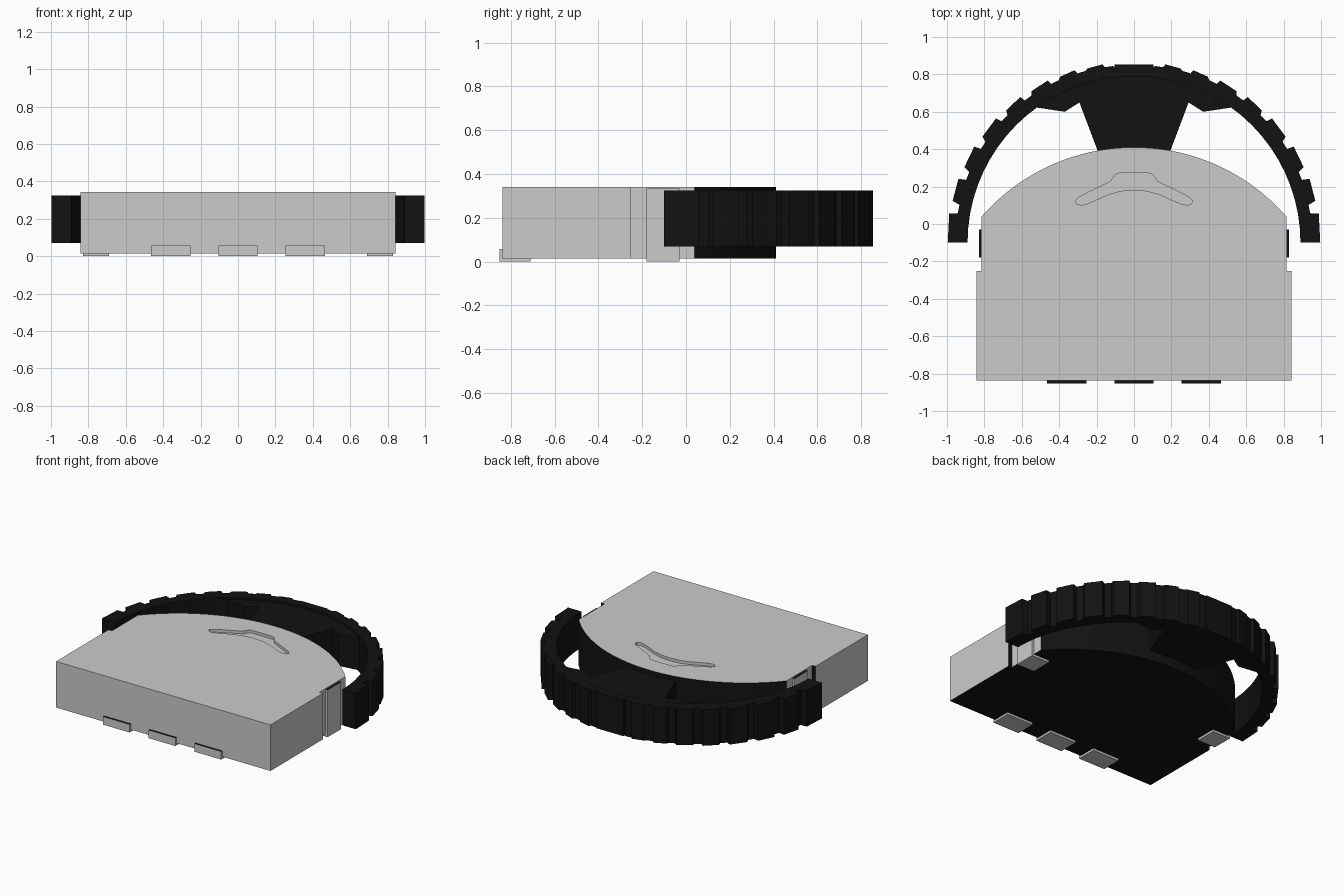
import bpy, bmesh
from math import sin, cos, radians, asin

if "Cube" in bpy.data.objects:
    bpy.data.objects.remove(bpy.data.objects["Cube"])


def material(name, colour):
    m = bpy.data.materials.new(name)
    m.diffuse_color = colour
    m.use_nodes = True
    m.node_tree.nodes["Principled BSDF"].inputs["Base Color"].default_value = m.diffuse_color
    return m


grey = material("grey", (0.8, 0.8, 0.8, 1))
black = material("black", (0.006, 0.006, 0.006, 1))


def prism(name, outline, lo, hi, place=lambda u, v, w: (u, v, w), mats=(), is_black=None):
    """Extrude a closed 2D outline from lo to hi; place maps it into space."""
    bm = bmesh.new()
    a = [bm.verts.new(place(u, v, lo)) for u, v in outline]
    b = [bm.verts.new(place(u, v, hi)) for u, v in outline]
    bm.faces.new(a)
    bm.faces.new(b)
    n = len(a)
    for i in range(n):
        j = (i + 1) % n
        bm.faces.new((a[i], a[j], b[j], b[i]))
    bmesh.ops.recalc_face_normals(bm, faces=bm.faces)
    bm.normal_update()
    me = bpy.data.meshes.new(name)
    for m in mats:
        me.materials.append(m)
    if is_black:
        for f in bm.faces:
            f.material_index = int(is_black(f.normal))
    bm.to_mesh(me)
    bm.free()
    ob = bpy.data.objects.new(name, me)
    bpy.context.collection.objects.link(ob)
    return ob


def mirrored(half):
    """Close a right-hand outline with its mirror image."""
    return half + [(-x, y) for x, y in reversed(half) if abs(x) > 1e-6]


# main body: stepped sides and a bowed back, dark underneath and behind
R, cy = 1.082, -0.672
end = asin(0.815 / R)
half = [(0.842, -0.838), (0.842, -0.25), (0.815, -0.25)]
half += [(R * sin(end * (1 - i / 20)), cy + R * cos(end * (1 - i / 20))) for i in range(21)]
body = prism("body", mirrored(half), 0.015, 0.342, mats=(grey, black),
             is_black=lambda n: n.z < -0.5 or (n.y > 0.5 and abs(n.x) < 0.8 and n.y < 1.1))

# shallow finger grip cut into the top
grip = [(0, 0.182), (0.07, 0.177), (0.14, 0.157), (0.21, 0.125), (0.25, 0.108), (0.285, 0.1),
        (0.308, 0.109), (0.312, 0.125), (0.295, 0.143), (0.22, 0.182), (0.155, 0.212),
        (0.125, 0.228), (0.108, 0.252), (0.095, 0.267), (0.075, 0.273)]
cutter = prism("grip_cutter", mirrored(grip), 0.322, 0.4, mats=(grey,))
cut = body.modifiers.new("grip", 'BOOLEAN')
cut.operation = 'DIFFERENCE'
cut.solver = 'EXACT'
cut.object = cutter
cutter.hide_render = True
cutter.hide_set(True)

# L-shaped front clips folded under the body
clip = [(-0.852, 0), (-0.71, 0), (-0.71, 0.018), (-0.836, 0.018), (-0.836, 0.057), (-0.852, 0.057)]
for i, x in enumerate((-0.36, 0, 0.36)):
    prism(f"front_clip_{i + 1}", clip, x - 0.105, x + 0.105, lambda u, v, w: (w, u, v),
          (grey, black), lambda n: n.z > 0.5)

# tall L-shaped side clips
tall = [(0.69, 0), (0.83, 0), (0.83, 0.335), (0.812, 0.335), (0.812, 0.018), (0.69, 0.018)]
for s, side in ((1, "right"), (-1, "left")):
    prism(f"side_clip_{side}", tall, -0.18, -0.03, lambda u, v, w: (s * u, w, v),
          (grey, black), lambda n: n.z > 0.5)

# toothed half ring: saw teeth outside, plain arc inside
def polar(r, deg):
    return (r * cos(radians(deg)), -0.1 + r * sin(radians(deg)))


outer = []
starts = [0, 13, 24, 35, 46, 56, 66, 75]
for k, t in enumerate(starts):
    tip = 1.0 - 0.04 * (t / 84) ** 2
    depth = 0.045 - 0.004 * k
    stop = starts[k + 1] if k < 7 else 84
    outer += [polar(tip - 0.004, t), polar(tip, stop - 4), polar(tip - depth, stop - 3.5),
              polar(tip - depth, stop - 0.8)]
outer += [(0.105, 0.838), (0.105, 0.852)]
inner = [polar(0.89, i * 5) for i in range(37)]
prism("toothed_ring", mirrored(outer) + inner[::-1], 0.07, 0.325, mats=(black,))

# wedge joining the ring to the body, and its two side blocks
prism("ring_spoke", mirrored([(0.19, 0.38), (0.292, 0.65), (0.27, 0.79)]), 0.085, 0.31, mats=(black,))
for s, side in ((1, "right"), (-1, "left")):
    block = [(0.25, 0.67), (0.292, 0.65), (0.37, 0.6), (0.515, 0.622), (0.55, 0.63), (0.26, 0.78)]
    prism(f"ring_block_{side}", [(s * x, y) for x, y in block], 0.085, 0.31, mats=(black,))
